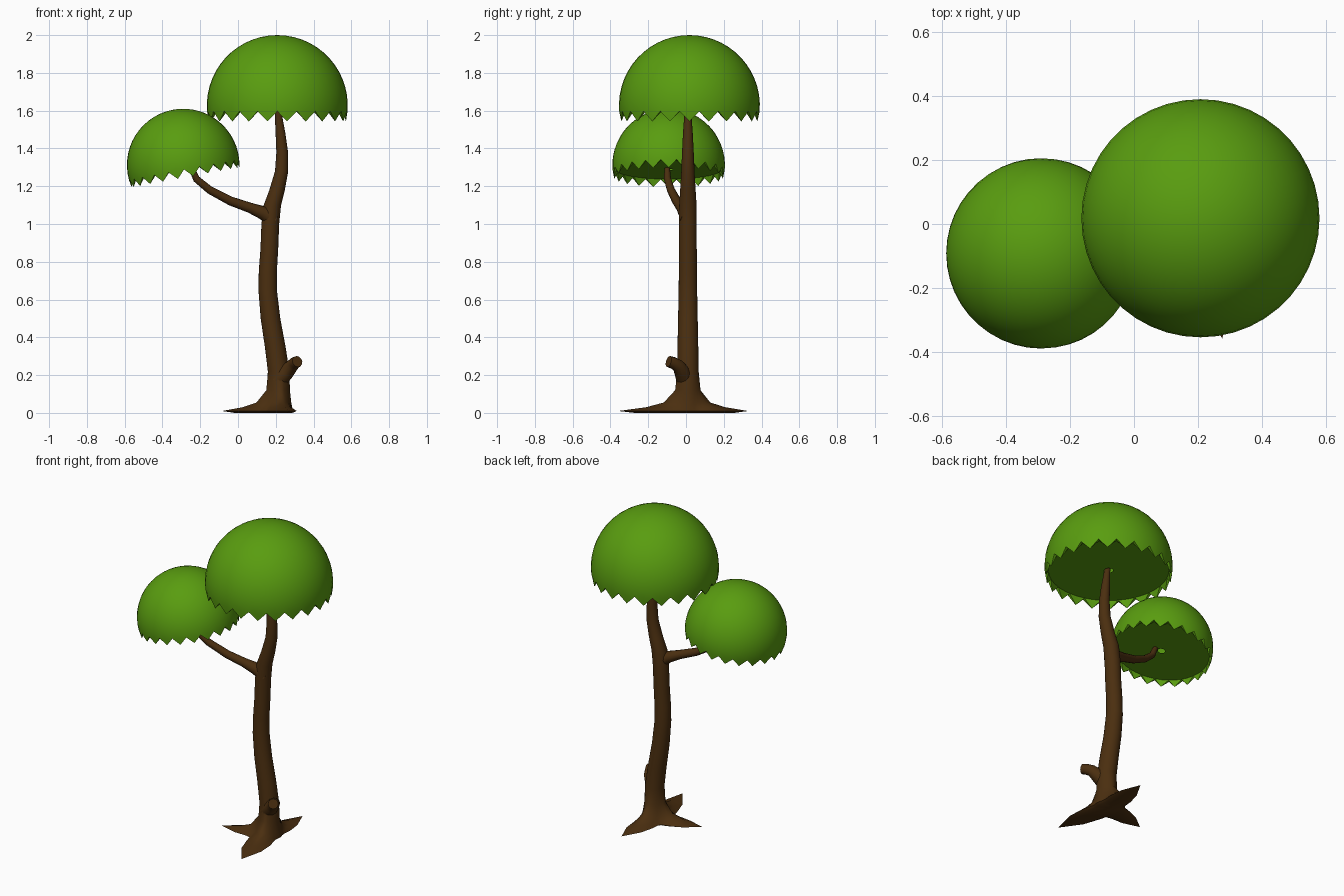
import bpy, bmesh, math
from mathutils import Vector

cube = bpy.data.objects.get("Cube")
if cube:
    bpy.data.objects.remove(cube, do_unlink=True)


def material(name, color):
    m = bpy.data.materials.new(name)
    m.use_nodes = True
    m.diffuse_color = color
    bsdf = m.node_tree.nodes["Principled BSDF"]
    bsdf.inputs["Base Color"].default_value = color
    bsdf.inputs["Roughness"].default_value = 0.9
    return m


leaf = material("leaf_green", (0.10, 0.335, 0.005, 1))
bark = material("bark_brown", (0.07, 0.028, 0.005, 1))


def finish(bm, name, mat, angle):
    bmesh.ops.recalc_face_normals(bm, faces=bm.faces)
    mesh = bpy.data.meshes.new(name)
    bm.to_mesh(mesh)
    bm.free()
    mesh.materials.append(mat)
    ob = bpy.data.objects.new(name, mesh)
    bpy.context.collection.objects.link(ob)
    bpy.ops.object.select_all(action='DESELECT')
    ob.select_set(True)
    bpy.context.view_layer.objects.active = ob
    bpy.ops.object.shade_smooth_by_angle(angle=math.radians(angle))
    return ob


def bridge(bm, a, b):
    n = len(a)
    for i in range(n):
        j = (i + 1) % n
        bm.faces.new((a[i], a[j], b[j], b[i]))


def loft(name, rings, angle=50):
    bm = bmesh.new()
    rows = [[bm.verts.new(p) for p in ring] for ring in rings]
    for a, b in zip(rows, rows[1:]):
        bridge(bm, a, b)
    bm.faces.new(rows[0])
    bm.faces.new(rows[-1])
    return finish(bm, name, bark, angle)


# Trunk flaring into three pointed roots: z, centre x, radius, root spread
ROOTS = {86: 0.235, 191: 0.21, 281: 0.29}
SEGMENTS = 24


def trunk_ring(z, cx, radius, spread):
    ring = []
    for i in range(SEGMENTS):
        deg = 86 + i * 360 / SEGMENTS
        r = radius
        for root, length in ROOTS.items():
            d = abs((deg - root + 180) % 360 - 180)
            r += spread * length * max(0, 1 - d / 62) ** 2.2
        a = math.radians(deg)
        ring.append((cx + r * math.cos(a), 0.01 + r * math.sin(a), z))
    return ring


TRUNK = [(0.0, 0.205, 0.07, 0.75), (0.01, 0.205, 0.085, 1), (0.03, 0.207, 0.08, 0.5),
         (0.055, 0.21, 0.072, 0.2), (0.12, 0.215, 0.06, 0.03), (0.22, 0.215, 0.057, 0),
         (0.35, 0.197, 0.055, 0), (0.5, 0.172, 0.052, 0), (0.65, 0.157, 0.049, 0),
         (0.75, 0.158, 0.048, 0), (0.87, 0.166, 0.047, 0), (1.0, 0.171, 0.047, 0),
         (1.1, 0.182, 0.046, 0), (1.18, 0.207, 0.041, 0), (1.28, 0.231, 0.035, 0),
         (1.38, 0.234, 0.031, 0), (1.48, 0.225, 0.026, 0), (1.62, 0.209, 0.016, 0)]
loft("trunk", [trunk_ring(*row) for row in TRUNK])


# Side limbs follow a path with a radius at each point
def limb(name, points, sides=12):
    rings = []
    for i, (x, y, z, r) in enumerate(points):
        before = Vector(points[max(i - 1, 0)][:3])
        after = Vector(points[min(i + 1, len(points) - 1)][:3])
        turn = (after - before).to_track_quat('Z', 'Y')
        ring = []
        for k in range(sides):
            a = 2 * math.pi * k / sides
            ring.append(Vector((x, y, z)) + turn @ Vector((r * math.cos(a), r * math.sin(a), 0)))
        rings.append(ring)
    return loft(name, rings)


limb("branch", [(0.19, 0.01, 1.02, 0.042), (0.13, -0.005, 1.06, 0.036),
                (0.06, -0.025, 1.087, 0.027), (-0.04, -0.05, 1.122, 0.024),
                (-0.15, -0.08, 1.18, 0.021), (-0.22, -0.098, 1.238, 0.019),
                (-0.255, -0.1, 1.315, 0.013)])
limb("cut_branch_stub", [(0.21, 0.0, 0.17, 0.05), (0.255, -0.02, 0.215, 0.042),
                         (0.287, -0.042, 0.25, 0.034), (0.302, -0.07, 0.265, 0.032),
                         (0.314, -0.092, 0.272, 0.03)])


# Canopy: dome, toothed fringe and a nearly closed underside
def canopy(name, location, radius, tilt, teeth=22):
    bm = bmesh.new()
    cols = teeth * 2
    rim, tip = -0.08, -0.225

    def ring(r, z, step=1):
        return [bm.verts.new((r * math.cos(2 * math.pi * i / cols),
                              r * math.sin(2 * math.pi * i / cols), z))
                for i in range(0, cols, step)]

    def on_sphere(z):
        return math.sqrt(1 - z * z)

    top = bm.verts.new((0, 0, 1))
    rows = 14
    end = math.acos(rim)
    dome = [ring(math.sin(end * k / rows), math.cos(end * k / rows)) for k in range(1, rows + 1)]
    for i in range(cols):
        bm.faces.new((top, dome[0][i], dome[0][(i + 1) % cols]))
    for a, b in zip(dome, dome[1:]):
        bridge(bm, a, b)
    outer = dome[-1]
    inner = ring(0.94, rim)
    hole = ring(0.07, rim)
    bridge(bm, inner, hole)
    # Wedge-shaped teeth, one for every two columns
    tips = ring(on_sphere(tip), tip)
    for i in range(0, cols, 2):
        left, right = i - 1, (i + 1) % cols
        for row in (outer, inner):
            bm.faces.new((row[left], row[i], tips[i]))
            bm.faces.new((row[i], row[right], tips[i]))
        for side in (left, right):
            bm.faces.new((outer[side], inner[side], tips[i]))
    loose = [v for v in bm.verts if not v.link_faces]
    bmesh.ops.delete(bm, geom=loose, context='VERTS')
    ob = finish(bm, name, leaf, 40)
    ob.location = location
    ob.scale = (radius,) * 3
    ob.rotation_euler = (0, math.radians(tilt), 0)
    return ob


canopy("large_canopy", (0.208, 0.018, 1.627), 0.373, 0)
canopy("small_canopy", (-0.29, -0.092, 1.312), 0.298, -10.5)
